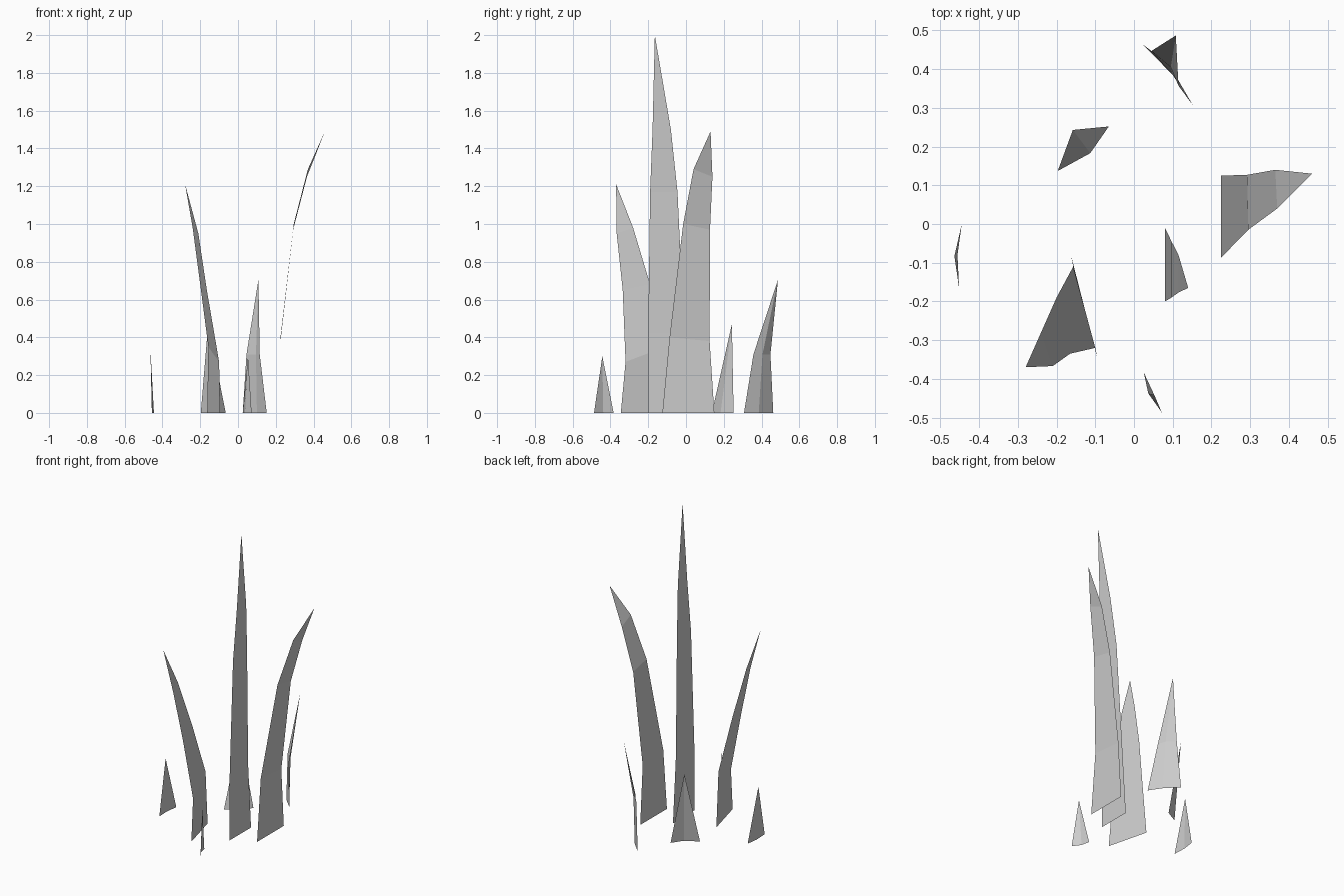
import bpy
import bmesh

cube = bpy.data.objects.get("Cube")
if cube:
    bpy.data.objects.remove(cube)

grey = bpy.data.materials.new("plain grey")
grey.use_nodes = True
colour = (0.6, 0.6, 0.6, 1)
grey.diffuse_color = colour
grey.node_tree.nodes["Principled BSDF"].inputs["Base Color"].default_value = colour


def blade(name, rows, tip):
    """Open strip of quads through the cross rows, closed by triangles at the tip."""
    bm = bmesh.new()
    rings = [[bm.verts.new(p) for p in row] for row in rows]
    end = bm.verts.new(tip)
    for low, high in zip(rings, rings[1:]):
        for i in range(len(low) - 1):
            bm.faces.new((low[i], low[i + 1], high[i + 1], high[i]))
    for a, b in zip(rings[-1], rings[-1][1:]):
        bm.faces.new((a, b, end))
    mesh = bpy.data.meshes.new(name)
    bm.to_mesh(mesh)
    bm.free()
    mesh.materials.append(grey)
    obj = bpy.data.objects.new(name, mesh)
    bpy.context.collection.objects.link(obj)


def upright_rows(profile):
    """Rows across y from (x, height, near y, far y)."""
    return [[(x, near, z), (x, far, z)] for x, z, near, far in profile]


# Tall blades, bending outwards
blade("tall_blade", upright_rows([
    (.08, 0, -.2, .02), (.08, .42, -.2, -.01),
    (.097, 1.17, -.19, -.045), (.115, 1.5, -.177, -.08)]), (.14, -.165, 2))
blade("left_blade", [
    [(.225, -.125, 0), (.225, .15, 0)],
    [(.225, -.087, .4), (.225, .125, .38)],
    [(.295, -.015, 1), (.292, .127, .97)],
    [(.37, .04, 1.29), (.365, .14, 1.25)]], (.46, .13, 1.49))
blade("right_blade", [
    [(-.095, -.345, 0), (-.163, -.08, 0)],
    [(-.1, -.32, .27), (-.157, -.11, .35)],
    [(-.165, -.335, .65), (-.2, -.19, .68)],
    [(-.21, -.367, .95), (-.24, -.28, .98)]], (-.28, -.37, 1.21))

# Creased blades at the back
blade("back_blade", [
    [(.152, .307, 0), (.1, .385, 0), (.025, .462, 0)],
    [(.115, .357, .31), (.095, .405, .31), (.045, .447, .31)]], (.108, .487, .705))
blade("back_right_sprout",
      [[(-.197, .137, 0), (-.113, .183, 0), (-.065, .252, 0)]], (-.158, .243, .47))

# Short creased sprouts
blade("front_sprout",
      [[(.072, -.487, 0), (.037, -.438, 0), (.025, -.383, 0)]], (.053, -.443, .3))
blade("right_sprout",
      [[(-.452, -.165, 0), (-.456, -.08, 0), (-.445, 0, 0)]], (-.464, -.083, .345))
